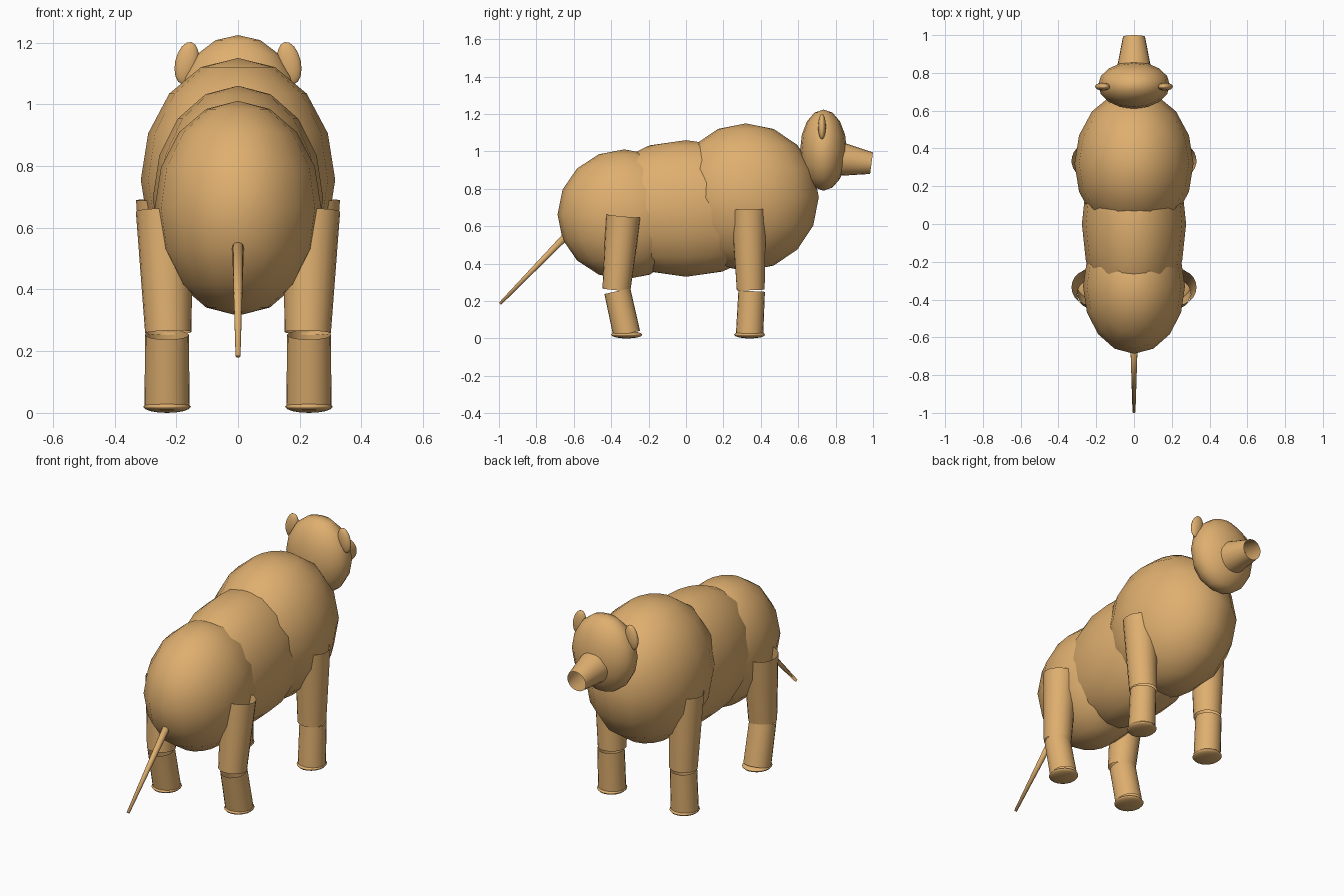
import bpy
from math import radians
from mathutils import Vector

cube = bpy.data.objects.get("Cube")
if cube:
    bpy.data.objects.remove(cube, do_unlink=True)

TAN = (0.74, 0.43, 0.16, 1)
tan = bpy.data.materials.new("tan_hide")
tan.use_nodes = True
tan.diffuse_color = TAN
bsdf = tan.node_tree.nodes["Principled BSDF"]
bsdf.inputs["Base Color"].default_value = TAN
bsdf.inputs["Roughness"].default_value = 0.8


def finish(name):
    ob = bpy.context.object
    ob.name = name
    ob.data.materials.append(tan)
    bpy.ops.object.shade_smooth()
    return ob


def ellipsoid(name, centre, radii, tilt=0, segments=16, rings=8):
    bpy.ops.mesh.primitive_uv_sphere_add(segments=segments, ring_count=rings, radius=1,
                                         location=centre, rotation=(0, radians(tilt), 0))
    bpy.context.object.scale = radii
    return finish(name)


def tube(name, start, end, r_start, r_end, cap='NOTHING', sides=20):
    """Open tapered tube running from start to end."""
    a, b = Vector(start), Vector(end)
    bpy.ops.mesh.primitive_cone_add(vertices=sides, radius1=r_start, radius2=r_end,
                                    depth=(b - a).length, end_fill_type=cap,
                                    location=(a + b) / 2)
    ob = finish(name)
    ob.rotation_mode = 'QUATERNION'
    ob.rotation_quaternion = (b - a).to_track_quat('Z', 'Y')
    return ob


# Body: three overlapping rounded masses
ellipsoid("chest", (0, 0.32, 0.755), (0.315, 0.39, 0.395))
ellipsoid("belly", (0, 0, 0.695), (0.276, 0.51, 0.365))
ellipsoid("rump", (0, -0.33, 0.663), (0.27, 0.357, 0.348))

# Head, snout and tail
ellipsoid("head", (0, 0.735, 1.007), (0.19, 0.125, 0.217))
tube("snout", (0, 0.82, 0.96), (0, 0.992, 0.937), 0.092, 0.058)
tube("tail", (0, -0.62, 0.57), (0, -0.995, 0.185), 0.02, 0.008, 'NGON', 12)

for side, s in (("left", 1), ("right", -1)):
    ellipsoid(f"{side}_ear", (s * 0.166, 0.727, 1.133), (0.038, 0.021, 0.07), s * -12)

    # Legs: y of hip, knee and ankle, then hip height
    for end, hip, knee, ankle, top in (("front", 0.335, 0.346, 0.34, 0.692),
                                       ("back", -0.335, -0.372, -0.317, 0.655)):
        name = f"{side}_{end}"
        tube(f"{name}_upper_leg", (s * 0.238, hip, top), (s * 0.226, knee, 0.26),
             0.093, 0.075)
        tube(f"{name}_lower_leg", (s * 0.23, knee + 0.005, 0.253), (s * 0.23, ankle, 0.025),
             0.071, 0.073)
        ellipsoid(f"{name}_foot", (s * 0.23, ankle, 0.02), (0.077, 0.083, 0.02), 0, 20)
